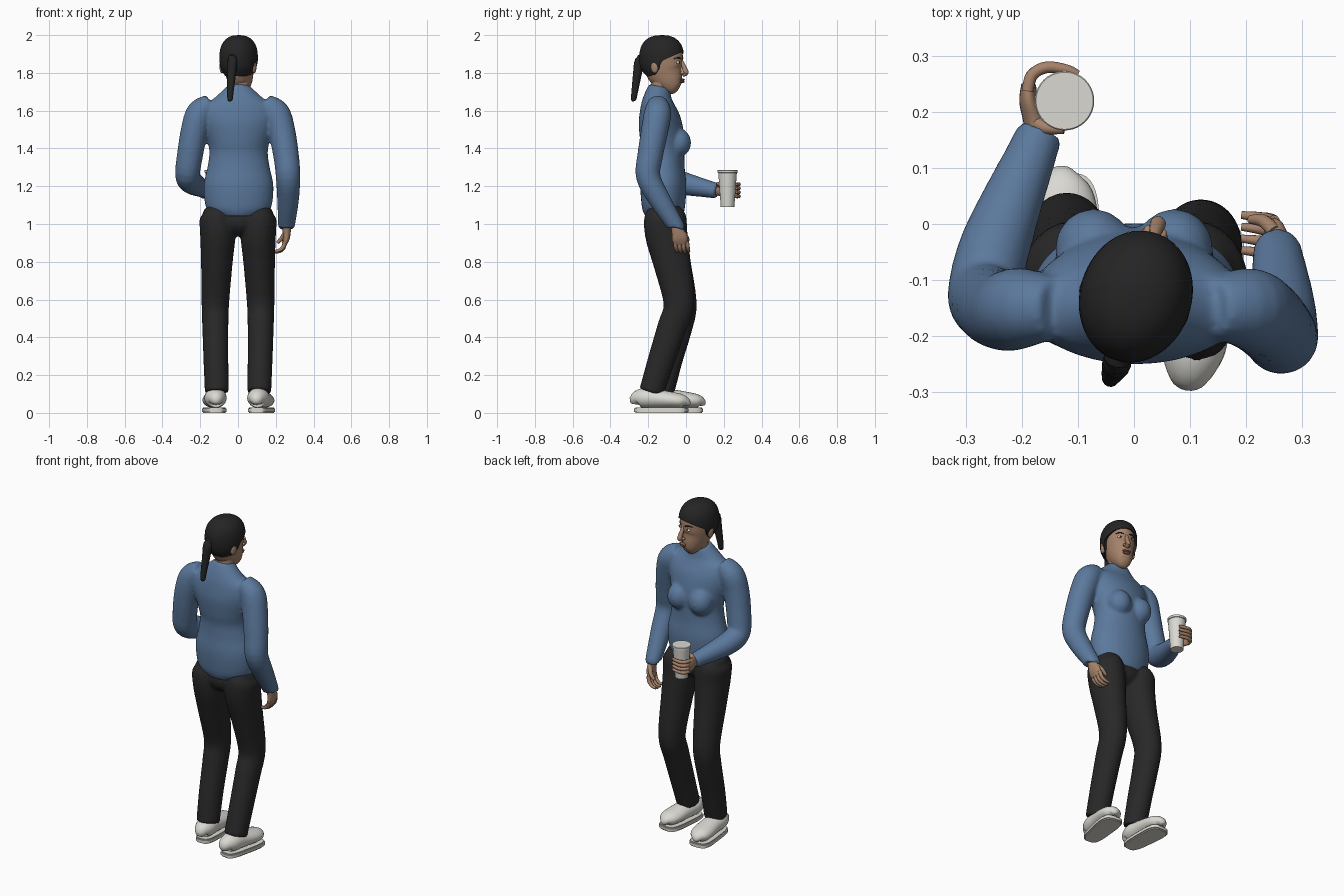
import bpy, bmesh, math
from mathutils import Vector, Matrix

if "Cube" in bpy.data.objects:
    bpy.data.objects.remove(bpy.data.objects["Cube"])


def material(name, rgb):
    m = bpy.data.materials.new(name)
    m.diffuse_color = (*rgb, 1)
    m.use_nodes = True
    m.node_tree.nodes["Principled BSDF"].inputs["Base Color"].default_value = m.diffuse_color
    return m


SKIN = material("skin", (0.38, 0.225, 0.145))
HAIR = material("hair_black", (0.018, 0.018, 0.018))
PANTS = material("pants_black", (0.021, 0.021, 0.022))
BLUE = material("sweater_blue", (0.105, 0.19, 0.335))
WHITE = material("off_white", (0.70, 0.69, 0.64))
LIPS = material("lip_brown", (0.27, 0.115, 0.085))

HEAD = Matrix.Translation((0.003, -0.13, 0)) @ Matrix.Rotation(math.radians(-17), 4, 'Z')


def finish(name, bm, mat, matrix=None, voxel=0, smooth=0, angle=50):
    """Turn a bmesh into a named, coloured object; optionally fuse its pieces."""
    bmesh.ops.recalc_face_normals(bm, faces=bm.faces)
    me = bpy.data.meshes.new(name)
    bm.to_mesh(me)
    bm.free()
    me.materials.append(mat)
    me.shade_smooth()
    me.set_sharp_from_angle(angle=math.radians(angle))
    ob = bpy.data.objects.new(name, me)
    bpy.context.collection.objects.link(ob)
    if matrix:
        ob.matrix_world = matrix
    if voxel:
        r = ob.modifiers.new("fuse", 'REMESH')
        r.mode, r.voxel_size, r.use_smooth_shade = 'VOXEL', voxel, True
        s = ob.modifiers.new("soften", 'SMOOTH')
        s.factor, s.iterations = 0.5, smooth
    return ob


def spline(pts, steps):
    """Catmull-Rom through rows of numbers."""
    out = []
    for i in range(len(pts) - 1):
        a, b, c, d = (pts[max(0, min(len(pts) - 1, i + k))] for k in (-1, 0, 1, 2))
        for s in range(steps):
            t = s / steps
            out.append([0.5 * (2 * q + (r - p) * t + (2 * p - 5 * q + 4 * r - u) * t * t
                               + (3 * q - p - 3 * r + u) * t ** 3)
                        for p, q, r, u in zip(a, b, c, d)])
    return out + [list(pts[-1])]


def tube(bm, pts, ref=(0.31, 0.53, 0.79), n=20, steps=4):
    """Loft ellipses along (x, y, z, radius_a[, radius_b]) points."""
    rows = spline([tuple(p) if len(p) == 5 else (*p, p[3]) for p in pts], steps)
    ref, rings = Vector(ref), []
    for i, row in enumerate(rows):
        t = Vector(rows[min(i + 1, len(rows) - 1)][:3]) - Vector(rows[max(i - 1, 0)][:3])
        side = t.cross(ref).normalized()
        up = side.cross(t).normalized()
        rings.append([bm.verts.new(Vector(row[:3])
                      + side * max(row[3], 0.002) * math.cos(2 * math.pi * k / n)
                      + up * max(row[4], 0.002) * math.sin(2 * math.pi * k / n)) for k in range(n)])
    for a, b in zip(rings, rings[1:]):
        for k in range(n):
            bm.faces.new((a[k], a[(k + 1) % n], b[(k + 1) % n], b[k]))
    bm.faces.new(rings[0])
    bm.faces.new(rings[-1])


def ball(bm, c, r, n=16):
    m = Matrix.Translation(c) @ Matrix.Diagonal((*r, 1))
    bmesh.ops.create_uvsphere(bm, u_segments=n, v_segments=n // 2 + 2, radius=1, matrix=m)


# Sweater: torso, bust and both sleeves fused together
bm = bmesh.new()
torso = [(-.125, 1.03, .11, .095), (-.12, 1.08, .17, .113), (-.12, 1.2, .185, .122),
         (-.12, 1.3, .165, .113), (-.12, 1.38, .155, .112), (-.125, 1.45, .168, .118),
         (-.14, 1.55, .195, .112), (-.15, 1.62, .19, .092), (-.15, 1.67, .125, .075),
         (-.14, 1.73, .06, .056)]
tube(bm, [(0.003, *p) for p in torso], ref=(0, 1, 0), n=32)
for s in (-1, 1):
    ball(bm, (s * .072, -.045, 1.43), (.07, .073, .078))
tube(bm, [(.14, -.15, 1.635, .055), (.2, -.15, 1.59, .072), (.23, -.165, 1.5, .072),
          (.255, -.19, 1.36, .068), (.265, -.2, 1.25, .065), (.265, -.14, 1.13, .058),
          (.257, -.06, 1.0, .046), (.256, -.052, .98, .044)], ref=(1, 0, 0))
tube(bm, [(-.14, -.15, 1.635, .055), (-.2, -.15, 1.59, .072), (-.23, -.155, 1.5, .072),
          (-.255, -.145, 1.36, .069), (-.267, -.12, 1.26, .066), (-.245, -.03, 1.22, .063),
          (-.185, .12, 1.185, .046), (-.167, .165, 1.175, .042)], ref=(1, 0, 0))
finish("sweater", bm, BLUE, voxel=0.009, smooth=6)

# Trousers: pelvis and two legs, bent at the knee
bm = bmesh.new()
ball(bm, (0, -.115, 1.02), (.13, .1, .085), 24)
for s, back in ((-1, 0), (1, 1)):
    tube(bm, [(s * .14, -.11, 1.10, .045, .06), (s * .118, -.11, 1.05, .087, .108),
              (s * .107, -.105, .95, .094, .113), (s * .112, -.075, .8, .084, .1),
              (s * .12, -.025 - .012 * back, .58, .073, .082),
              (s * .12, -.045 - .03 * back, .45, .069, .078),
              (s * .117, -.09 - .04 * back, .28, .066, .072),
              (s * .112, -.128 - .055 * back, .11, .064, .066)], ref=(0, 1, 0), n=24)
finish("trousers", bm, PANTS, voxel=0.009, smooth=5)

# Shoes: rounded upper on a separate flat sole
for label, x, y, turn in (("left", -.123, -.052, 3), ("right", .12, -.131, -9)):
    place = Matrix.Translation((x, y, 0)) @ Matrix.Rotation(math.radians(turn), 4, 'Z')
    bm = bmesh.new()
    tube(bm, [(0, yy, .026 + rz, rx, rz) for yy, rx, rz in
              ((-.14, .02, .02), (-.132, .042, .042), (-.09, .058, .053), (-.02, .058, .049),
               (.06, .062, .042), (.11, .054, .036), (.134, .032, .026), (.14, .012, .012))],
         ref=(0, 0, 1), n=24)
    finish(label + "_shoe_upper", bm, WHITE, place)
    bm = bmesh.new()
    rim = []
    for k in range(40):
        c, s = math.cos(math.pi * k / 20), math.sin(math.pi * k / 20)
        px = math.copysign(abs(c) ** .55, c)
        py = math.copysign(abs(s) ** .55, s)
        rim.append(bm.verts.new((px * (.062 + .008 * py), py * .143, 0)))
    base = bm.faces.new(rim)
    top = bmesh.ops.extrude_face_region(bm, geom=[base], use_keep_orig=True)
    bmesh.ops.translate(bm, vec=(0, 0, .028), verts=[v for v in top["geom"] if isinstance(v, bmesh.types.BMVert)])
    edges = [e for e in bm.edges if abs(e.verts[0].co.z - e.verts[1].co.z) < .001]
    bmesh.ops.bevel(bm, geom=edges, offset=.006, segments=2, affect='EDGES')
    finish(label + "_shoe_sole", bm, WHITE, place, angle=40)

# Neck and head
bm = bmesh.new()
tube(bm, [(.003, -.15, 1.62, .055), (.005, -.138, 1.7, .052), (.008, -.12, 1.8, .055)], ref=(0, 1, 0))
finish("neck", bm, SKIN)
bm = bmesh.new()
skull = [(.085, 1.708, .018, .02), (.075, 1.718, .038, .043), (.052, 1.75, .058, .071),
         (.022, 1.8, .073, .097), (.01, 1.85, .081, .107), (.004, 1.9, .083, .109),
         (0, 1.95, .07, .09), (0, 1.98, .04, .05)]
tube(bm, [(0, *p) for p in skull], ref=(0, 1, 0), n=32)
finish("head", bm, SKIN, HEAD)
bm = bmesh.new()
tube(bm, [(0, .106, 1.872, .008), (0, .119, 1.845, .011), (0, .132, 1.813, .014),
          (0, .135, 1.8, .014), (0, .118, 1.79, .012)], n=12)
for s in (-1, 1):
    ball(bm, (s * .013, .119, 1.8), (.009, .012, .008), 10)
    ball(bm, (s * .089, -.01, 1.832), (.012, .021, .034))
finish("nose_and_ears", bm, SKIN, HEAD)
bm = bmesh.new()
ball(bm, (0, .116, 1.764), (.025, .011, .006))
ball(bm, (0, .115, 1.754), (.021, .012, .007))
finish("lips", bm, LIPS, HEAD)

# Eyes and brows
whites, darks = bmesh.new(), bmesh.new()
for s in (-1, 1):
    ball(whites, (s * .034, .102, 1.855), (.016, .009, .008))
    ball(darks, (s * .034, .107, 1.855), (.0065, .006, .0068), 10)
    tube(darks, [(s * .014, .112, 1.874, .003), (s * .035, .106, 1.881, .004),
                 (s * .056, .088, 1.876, .002)], n=8)
finish("eye_whites", whites, WHITE, HEAD)
finish("irises_and_brows", darks, HAIR, HEAD)


# Hair cap: reaches down from the crown to a hairline that varies around the head
def hairline(a):
    front = math.sin(a)
    for lo, hi, z0, z1 in ((-1, -.15, 1.775, 1.79), (-.15, .1, 1.79, 1.815),
                           (.1, .25, 1.815, 1.862), (.25, .7, 1.862, 1.89), (.7, 1.01, 1.89, 1.91)):
        if front <= hi:
            return z0 + (z1 - z0) * (front - lo) / (hi - lo)


bm = bmesh.new()
N, R = 64, 14
crown, rings = bm.verts.new((0, 0, 2.0)), []
for j in range(1, R + 1):
    ring = []
    for k in range(N):
        a = 2 * math.pi * k / N
        z = 2.0 - (2.0 - hairline(a)) * (j / R) ** 1.7
        r = max(0, 1 - abs((z - 1.88) / .12) ** 2.4) ** (1 / 2.4)
        ring.append(bm.verts.new((.1 * r * math.cos(a), .001 + .12 * r * math.sin(a), z)))
    rings.append(ring)
inner = [bm.verts.new((v.co.x * .8, v.co.y * .8, v.co.z + .004)) for v in rings[-1]]
for k in range(N):
    bm.faces.new((crown, rings[0][k], rings[0][(k + 1) % N]))
    for a, b in zip(rings, rings[1:] + [inner]):
        bm.faces.new((a[k], b[k], b[(k + 1) % N], a[(k + 1) % N]))
finish("hair_cap", bm, HAIR, HEAD)
bm = bmesh.new()
tube(bm, [(-.025, -.215, 1.89, .02), (-.03, -.245, 1.865, .026), (-.034, -.258, 1.79, .023),
          (-.04, -.27, 1.71, .018), (-.042, -.277, 1.66, .014), (-.042, -.277, 1.65, .006)], n=14)
finish("ponytail", bm, HAIR)

# Right hand hanging, fingers curled inwards
bm = bmesh.new()
tube(bm, [(.256, -.055, 1.0, .028, .024), (.258, -.045, .965, .032, .022),
          (.256, -.033, .925, .042, .018), (.245, -.028, .895, .038, .014)], ref=(1, 0, 0))
for k in range(4):
    y = -.058 + k * .021
    drop = .008 * (1 - abs(k - 1.5) / 1.5)
    tube(bm, [(.25, y, .91, .011), (.24, y + .004, .878 - drop, .011),
              (.218, y + .008, .86 - drop, .009), (.192, y + .011, .856 - drop, .007)], n=10)
tube(bm, [(.252, -.015, .955, .013), (.232, .005, .925, .012), (.208, .008, .9, .008)], n=10)
finish("right_hand", bm, SKIN)

# Left hand wrapped around the cup
bm = bmesh.new()
tube(bm, [(-.168, .15, 1.177, .026, .026), (-.178, .185, 1.178, .03, .02),
          (-.188, .22, 1.178, .039, .017), (-.188, .25, 1.178, .036, .013)], ref=(1, 0, 0))
for k in range(4):
    z = 1.147 + k * .021
    tube(bm, [(-.19, .237, z, .011), (-.182, .266, z, .011), (-.155, .28, z, .0105),
              (-.118, .275, z, .009), (-.1, .267, z, .007)], n=10)
tube(bm, [(-.175, .18, 1.195, .013), (-.157, .172, 1.208, .012), (-.125, .17, 1.215, .009)], n=10)
finish("left_hand", bm, SKIN)

# Tapered cup with a lid rim
bm = bmesh.new()
tube(bm, [(-.124, .22, z, r) for z, r in ((1.09, .036), (1.27, .049), (1.272, .053),
                                         (1.284, .053), (1.286, .051))],
     ref=(0, 1, 0), n=40, steps=1)
finish("cup", bm, WHITE, angle=30)
